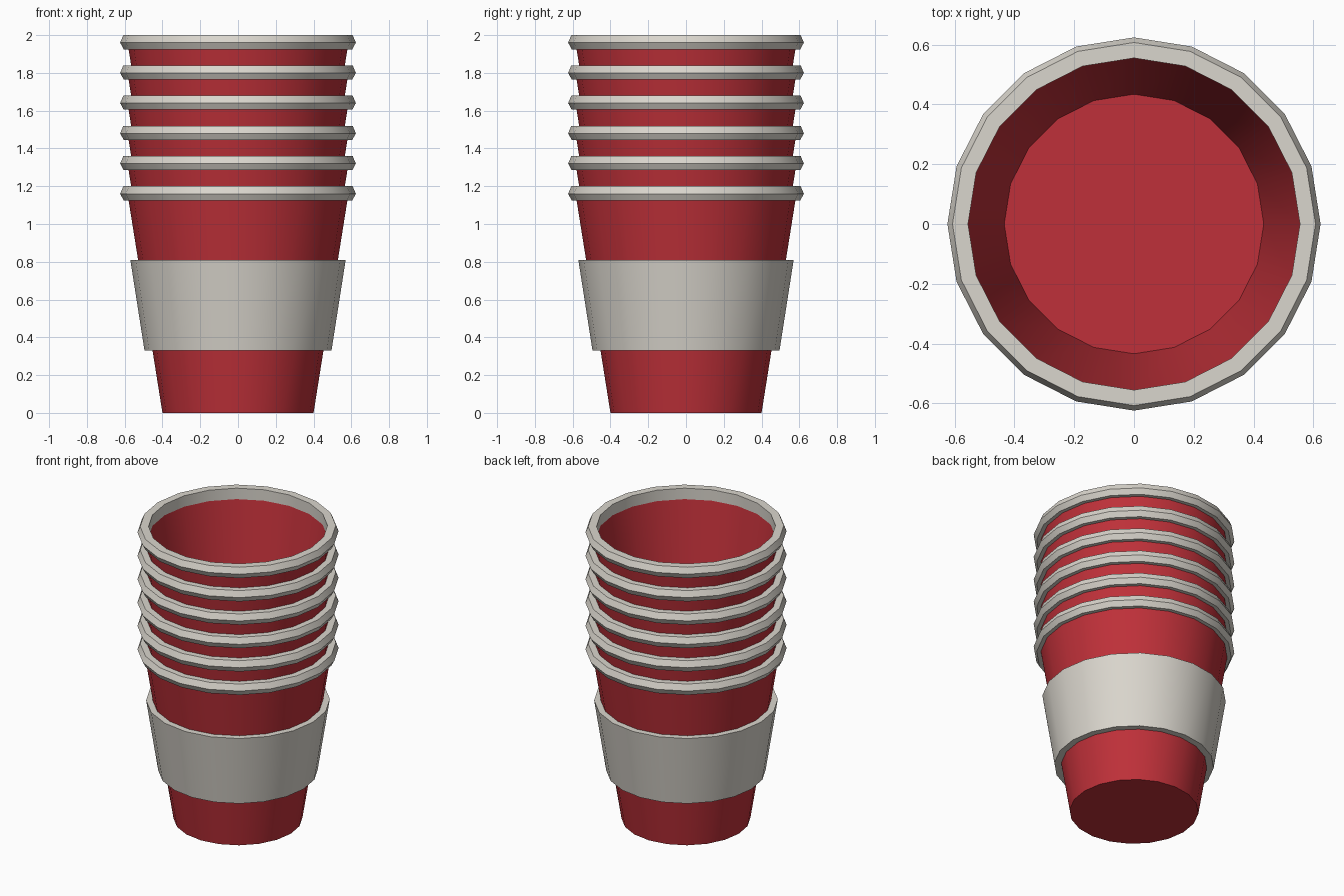
import bpy
import bmesh
import math

SIDES = 20
CUPS = 6
STEP = 0.16

if "Cube" in bpy.data.objects:
    bpy.data.objects.remove(bpy.data.objects["Cube"], do_unlink=True)


def make_material(name, color):
    mat = bpy.data.materials.new(name)
    mat.use_nodes = True
    mat.diffuse_color = color
    mat.node_tree.nodes["Principled BSDF"].inputs["Base Color"].default_value = color
    return mat


red = make_material("cup red", (0.52, 0.030, 0.041, 1))
cream = make_material("warm light grey", (0.70, 0.67, 0.61, 1))


def lathe(name, profile, mat, z=0.0, closed=True):
    """Turn an (r, z) profile around the z axis; open profiles get flat end caps."""
    bm = bmesh.new()
    rings = []
    for r, h in profile:
        ring = []
        for i in range(SIDES):
            a = math.tau * i / SIDES
            ring.append(bm.verts.new((r * math.cos(a), r * math.sin(a), h)))
        rings.append(ring)
    pairs = list(zip(rings, rings[1:]))
    if closed:
        pairs.append((rings[-1], rings[0]))
    else:
        bm.faces.new(rings[0])
        bm.faces.new(rings[-1])
    for lower, upper in pairs:
        for i in range(SIDES):
            j = (i + 1) % SIDES
            bm.faces.new((lower[i], lower[j], upper[j], upper[i]))
    bmesh.ops.recalc_face_normals(bm, faces=bm.faces)
    mesh = bpy.data.meshes.new(name)
    bm.to_mesh(mesh)
    bm.free()
    mesh.materials.append(mat)
    obj = bpy.data.objects.new(name, mesh)
    obj.location.z = z
    bpy.context.collection.objects.link(obj)
    mesh.shade_smooth()
    mesh.set_sharp_from_angle(angle=math.radians(30))
    return obj


# Cup wall runs from the base, over the top under the rim, down to the inner floor
cup_profile = [(0.40, 0), (0.58, 1.13), (0.556, 1.13), (0.434, 0.40)]
# Rolled rim with a bevelled outer edge
rim_profile = [(0.555, 1.125), (0.605, 1.125), (0.624, 1.16), (0.607, 1.2), (0.555, 1.2)]
# Sleeve wrapped around the lowest cup
sleeve_profile = [(0.445, 0.33), (0.495, 0.33), (0.57, 0.81), (0.522, 0.81)]

# Stack of nested cups
for n in range(CUPS):
    lathe(f"cup_{n + 1}", cup_profile, red, n * STEP, closed=False)
    lathe(f"cup_rim_{n + 1}", rim_profile, cream, n * STEP)

lathe("cup_sleeve", sleeve_profile, cream)
